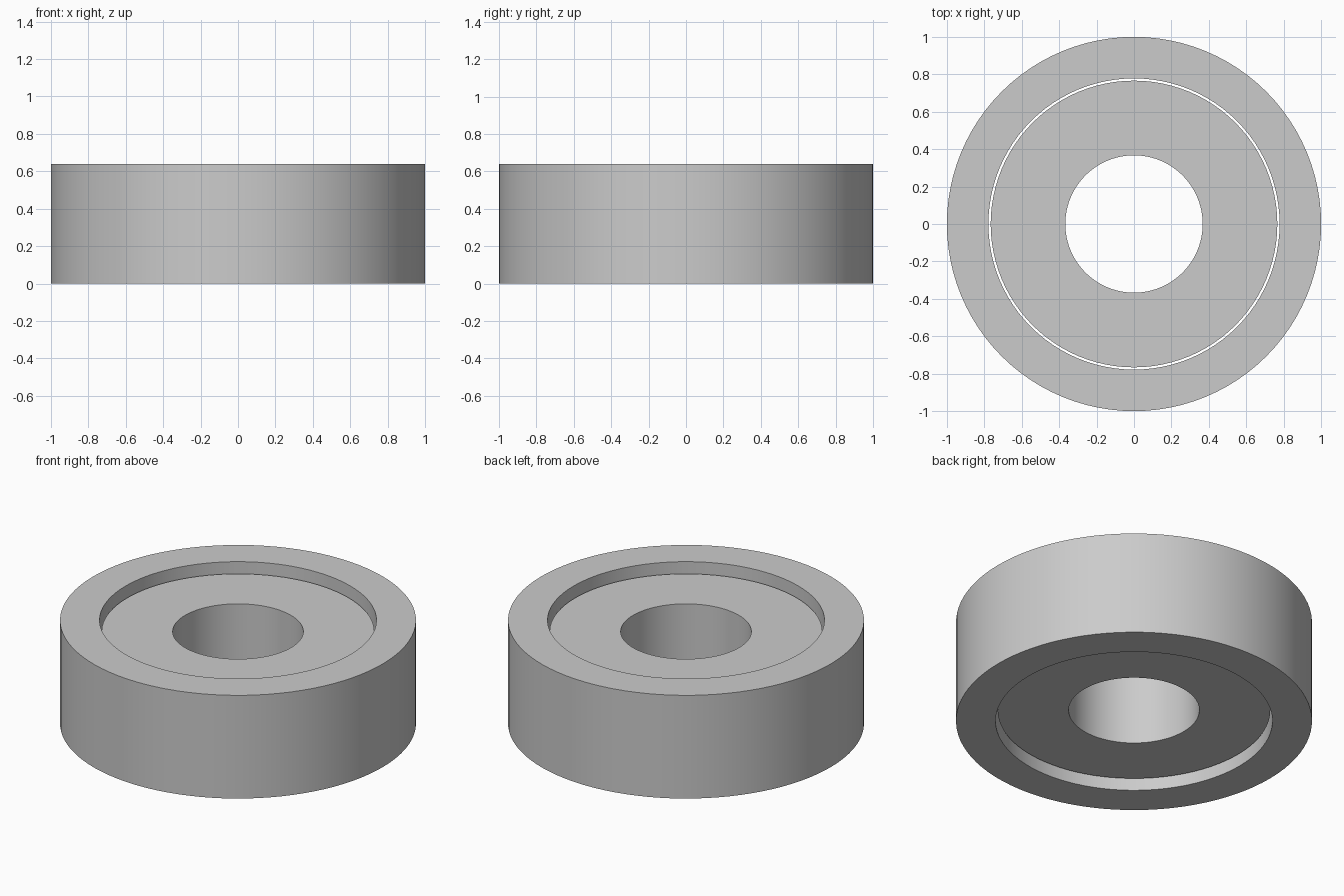
import bpy
import bmesh
from math import radians, tau
from mathutils import Matrix

SIDES = 96
HEIGHT = 0.64
RECESS = 0.07

cube = bpy.data.objects.get("Cube")
if cube:
    bpy.data.objects.remove(cube, do_unlink=True)

# Single plain grey
grey = bpy.data.materials.new("light_grey")
grey.use_nodes = True
grey.diffuse_color = (0.6, 0.6, 0.6, 1)
grey.node_tree.nodes["Principled BSDF"].inputs["Base Color"].default_value = grey.diffuse_color


def ring(name, inner, outer, bottom, top):
    """Revolve a rectangular section around the z axis."""
    bm = bmesh.new()
    section = [(inner, bottom), (outer, bottom), (outer, top), (inner, top)]
    loops = []
    for i in range(SIDES):
        turn = Matrix.Rotation(tau * i / SIDES, 3, "Z")
        loops.append([bm.verts.new(turn.col[0] * r + turn.col[2] * z) for r, z in section])
    for i, loop in enumerate(loops):
        following = loops[(i + 1) % SIDES]
        for j in range(4):
            k = (j + 1) % 4
            bm.faces.new((loop[j], following[j], following[k], loop[k]))
    bmesh.ops.recalc_face_normals(bm, faces=bm.faces)
    mesh = bpy.data.meshes.new(name)
    bm.to_mesh(mesh)
    bm.free()
    mesh.materials.append(grey)
    obj = bpy.data.objects.new(name, mesh)
    bpy.context.collection.objects.link(obj)
    bpy.ops.object.select_all(action="DESELECT")
    obj.select_set(True)
    bpy.context.view_layer.objects.active = obj
    bpy.ops.object.shade_smooth_by_angle(angle=radians(30))
    return obj


# Full-height outer ring, and the recessed inner ring with a thin gap between
ring("outer_ring", 0.778, 1.0, 0, HEIGHT)
ring("inner_ring", 0.367, 0.766, RECESS, HEIGHT - RECESS)
